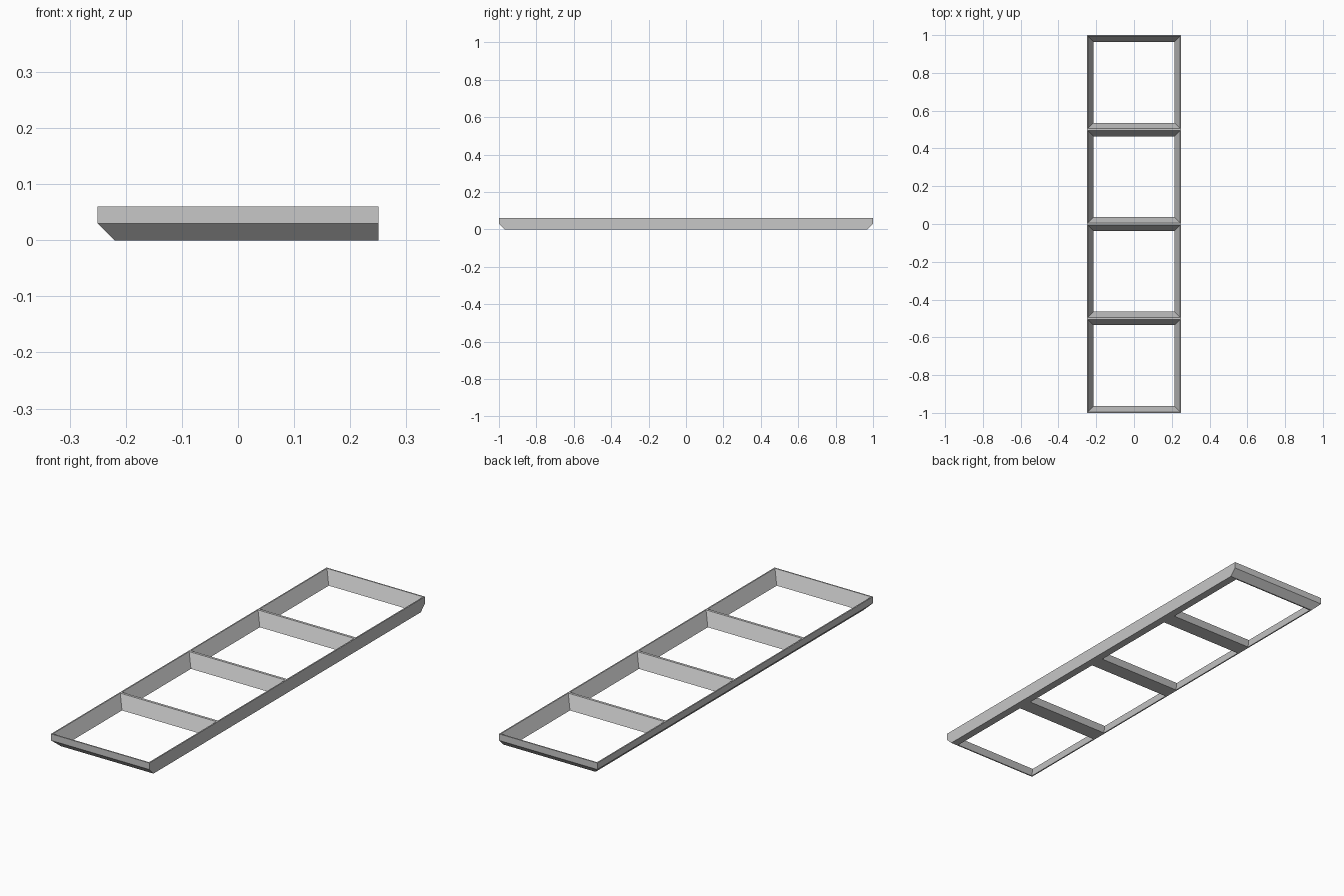
import bpy
import bmesh

if "Cube" in bpy.data.objects:
    bpy.data.objects.remove(bpy.data.objects["Cube"], do_unlink=True)

HALF_W, HALF_L, HEIGHT = 0.25, 1.0, 0.06
BEVEL = 0.03      # outer lower chamfer
RIM = 0.006       # half thickness of a wall along its top
SLOPE = 0.03      # how far inner walls lean in towards the bottom
BAYS = 4

grey = bpy.data.materials.new("plain_grey")
grey.use_nodes = True
colour = (0.57, 0.57, 0.57, 1)
grey.diffuse_color = colour
grey.node_tree.nodes["Principled BSDF"].inputs["Base Color"].default_value = colour


def loft(name, rings):
    """Solid through stacked rectangles (x0, x1, y0, y1, z), bottom first."""
    bm = bmesh.new()
    loops = [[bm.verts.new((x, y, z)) for x, y in
              ((x0, y0), (x1, y0), (x1, y1), (x0, y1))]
             for x0, x1, y0, y1, z in rings]
    bm.faces.new(loops[0][::-1])
    bm.faces.new(loops[-1])
    for low, high in zip(loops, loops[1:]):
        for i in range(4):
            j = (i + 1) % 4
            bm.faces.new((low[i], low[j], high[j], high[i]))
    mesh = bpy.data.meshes.new(name)
    bm.to_mesh(mesh)
    bm.free()
    mesh.materials.append(grey)
    obj = bpy.data.objects.new(name, mesh)
    bpy.context.collection.objects.link(obj)
    return obj


# Outer block: chamfered below on the ends and the right side only
frame = loft("ladder_frame", [
    (-HALF_W + BEVEL, HALF_W, -HALF_L + BEVEL, HALF_L - BEVEL, 0),
    (-HALF_W, HALF_W, -HALF_L, HALF_L, BEVEL),
    (-HALF_W, HALF_W, -HALF_L, HALF_L, HEIGHT)])

# Tapered openings, leaving sloped walls and ridged crossbars
pitch = 2 * HALF_L / BAYS
cutters = []
for bay in range(BAYS):
    y0 = -HALF_L + bay * pitch + RIM
    y1 = y0 + pitch - 2 * RIM
    x = HALF_W - RIM
    rings = []
    for z in (-0.01, HEIGHT + 0.01):
        inset = SLOPE * (1 - z / HEIGHT)
        rings.append((-x + inset, x - inset, y0 + inset, y1 - inset, z))
    cutter = loft("opening_cutter", rings)
    cutter.hide_render = True
    cutters.append(cutter)
    cut = frame.modifiers.new("opening", "BOOLEAN")
    cut.operation = "DIFFERENCE"
    cut.solver = "EXACT"
    cut.object = cutter

# Bake the cuts and drop the cutters
depsgraph = bpy.context.evaluated_depsgraph_get()
baked = bpy.data.meshes.new_from_object(frame.evaluated_get(depsgraph))
frame.modifiers.clear()
frame.data = baked
for cutter in cutters:
    bpy.data.objects.remove(cutter, do_unlink=True)
